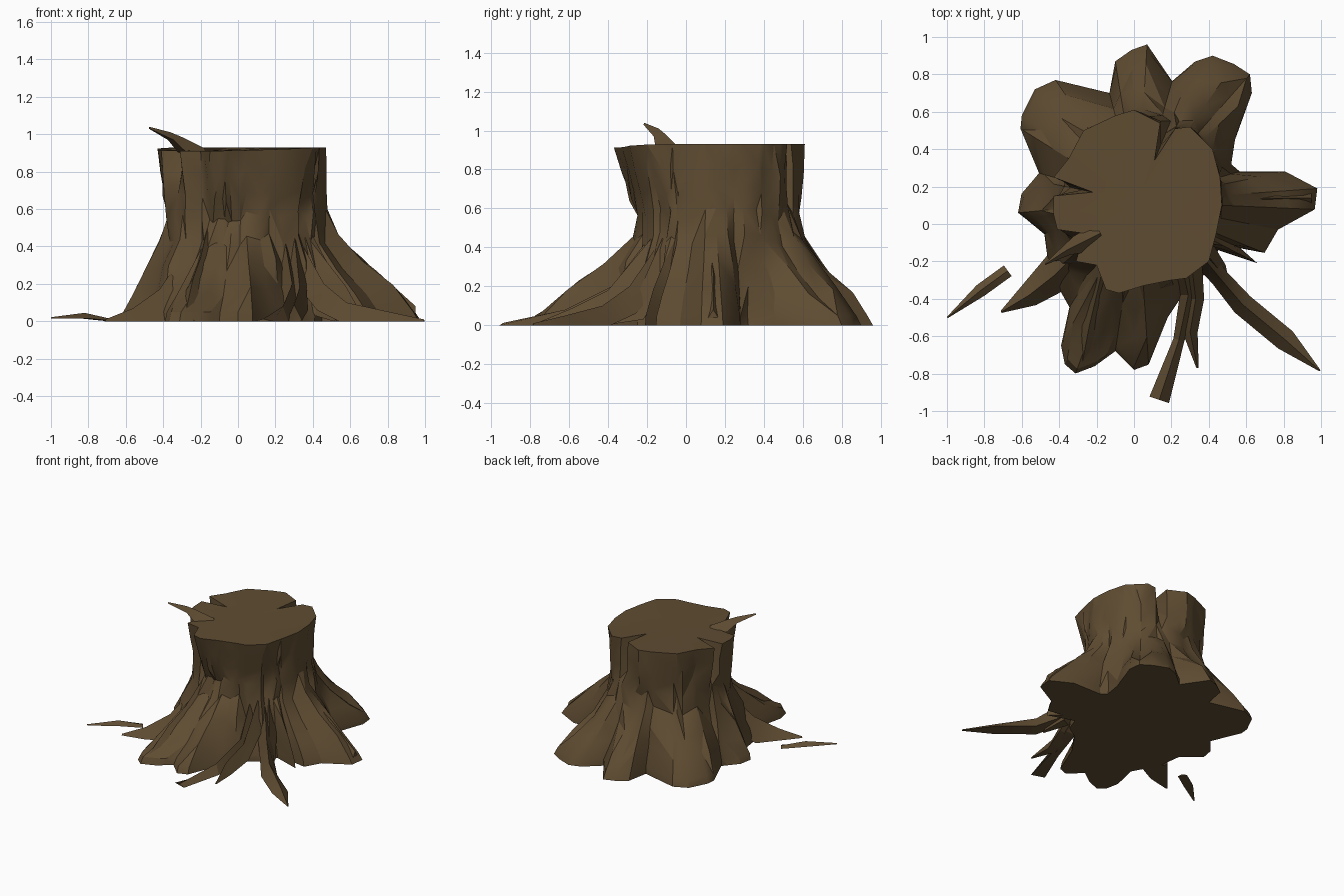
import bpy, bmesh, math, random
from mathutils import Vector

random.seed(4)
if "Cube" in bpy.data.objects:
    bpy.data.objects.remove(bpy.data.objects["Cube"], do_unlink=True)

bark = bpy.data.materials.new("bark brown")
bark.use_nodes = True
colour = (0.115, 0.073, 0.032, 1)
bark.diffuse_color = colour
bark.node_tree.nodes["Principled BSDF"].inputs["Base Color"].default_value = colour

CENTRE = Vector((0.02, 0.12))


def finish(name, bm, angle):
    """Turn a bmesh into a bark-coloured object."""
    bmesh.ops.recalc_face_normals(bm, faces=bm.faces)
    mesh = bpy.data.meshes.new(name)
    bm.to_mesh(mesh)
    bm.free()
    obj = bpy.data.objects.new(name, mesh)
    mesh.materials.append(bark)
    bpy.context.collection.objects.link(obj)
    bpy.ops.object.select_all(action="DESELECT")
    obj.select_set(True)
    bpy.context.view_layer.objects.active = obj
    bpy.ops.object.shade_smooth_by_angle(angle=math.radians(angle))


def polar(points):
    """Sorted (angle, radius) pairs of an outline around the trunk centre."""
    result = []
    for p in points:
        d = Vector(p) - CENTRE
        result.append((math.atan2(d.y, d.x), d.length))
    return sorted(result)


def radius_at(outline, angle):
    """Radius of an outline where a ray at this angle crosses it."""
    turn = 2 * math.pi
    last, first = outline[-1], outline[0]
    ring = [(last[0] - turn, last[1])] + outline + [(first[0] + turn, first[1])]
    for (a, ra), (b, rb) in zip(ring, ring[1:]):
        if a <= angle <= b:
            if b - a < 1e-6:
                return rb
            cross = ra * math.sin(angle - a) + rb * math.sin(b - angle)
            return ra * rb * math.sin(b - a) / cross
    return first[1]


# Outlines: spread of the roots on the ground, narrow neck, cut top
ground = polar([
    (.98, .19), (.97, .08), (.77, -.03), (.78, -.17), (.66, -.21), (.57, -.13),
    (.45, -.14), (.41, -.25), (.3, -.32), (.18, -.5), (.11, -.74), (0, -.78),
    (-.1, -.68), (-.21, -.76), (-.3, -.81), (-.37, -.75), (-.39, -.65),
    (-.34, -.42), (-.45, -.27), (-.48, -.05), (-.62, .06), (-.62, .14),
    (-.5, .28), (-.61, .48), (-.6, .58), (-.53, .72), (-.42, .77), (-.13, .7),
    (-.1, .87), (0, .94), (.07, .96), (.22, .74), (.3, .86), (.45, .91),
    (.62, .8), (.63, .7), (.54, .45), (.52, .32), (.6, .25), (.81, .28)])
neck = polar([
    (.47, .1), (.45, .3), (.3, .5), (.1, .59), (-.1, .55), (-.3, .42),
    (-.38, .2), (-.38, 0), (-.3, -.15), (-.1, -.23), (.1, -.24), (.3, -.17),
    (.43, -.02)])
top = polar([
    (.47, .1), (.46, .25), (.42, .4), (.3, .52), (.22, .51), (.11, .34),
    (.14, .54), (0, .61), (-.1, .58), (-.27, .5), (-.35, .35), (-.43, .25),
    (-.22, .17), (-.43, .15), (-.43, .05), (-.41, -.03), (-.27, -.05),
    (-.31, -.2), (-.2, -.22), (-.15, -.35), (-.08, -.37), (.05, -.33),
    (.2, -.3), (.28, -.29), (.4, -.2), (.44, -.05)])

# Each level: height, blend towards the top, blend towards the ground, jitter
levels = [(.93, 1, 0, 0), (.8, .65, 0, .012), (.68, .32, 0, .015),
          (.57, .02, .01, .015), (.44, 0, .1, .02), (.3, 0, .39, .025),
          (.17, 0, .68, .025), (.05, 0, .95, .01), (0, 0, 1, 0)]

# Keep every corner of the cut top, then ground corners that are not too close
angles = [a for a, r in top]
for a, r in ground:
    if min(abs(a - b) for b in angles) > .04:
        angles.append(a)
angles.sort()

# Stump: loft the outlines into bark with flaring roots
bm = bmesh.new()
columns = []
lift = 0
for a in angles:
    rg, rn, rt = (radius_at(o, a) for o in (ground, neck, top))
    lift = lift * .4 + random.uniform(-.035, .035)
    column = []
    for z, up, down, jitter in levels:
        r = rn + (rt - rn) * up + (rg - rn) * down
        r += random.uniform(-jitter, jitter)
        if jitter > .011:
            z += lift
        if up == 1:
            z -= .02 * max(0, -math.sin(a + .6))
        x, y = CENTRE + Vector((math.cos(a), math.sin(a))) * r
        column.append(bm.verts.new((x, y, z)))
    columns.append(column)
middle = bm.verts.new((*CENTRE, .92))
for left, right in zip(columns, columns[1:] + columns[:1]):
    for i in range(len(levels) - 1):
        quad = [left[i], right[i], right[i + 1], left[i + 1]]
        if random.random() < .5:
            quad = quad[1:] + quad[:1]
        bm.faces.new((quad[0], quad[1], quad[2]))
        bm.faces.new((quad[0], quad[2], quad[3]))
    bm.faces.new((middle, right[0], left[0]))
bm.faces.new([c[-1] for c in columns])
finish("stump", bm, 28)


def spike(name, path):
    """Ridged blade along points of x, y, z of the ridge, half width, depth."""
    bm = bmesh.new()
    rings = []
    for i, (x, y, z, half, depth) in enumerate(path):
        before, after = path[max(i - 1, 0)], path[min(i + 1, len(path) - 1)]
        d = Vector((after[0] - before[0], after[1] - before[1])).normalized()
        side = Vector((-d.y, d.x)) * half
        low = max(z - depth, 0)
        rings.append([bm.verts.new(v) for v in (
            (x, y, z), (x + side.x, y + side.y, low), (x - side.x, y - side.y, low))])
    for a, b in zip(rings, rings[1:]):
        for i in range(3):
            j = (i + 1) % 3
            bm.faces.new((a[i], a[j], b[j], b[i]))
    bm.faces.new(rings[0])
    bm.faces.new(rings[-1])
    finish(name, bm, 20)


# Thin exposed roots round the front
spike("long_left_root", [(.32, -.12, .45, .06, .2), (.46, -.29, .2, .05, .14),
      (.58, -.43, .1, .06, .1), (.81, -.62, .05, .06, .05), (.995, -.785, .01, .004, .01)])
spike("forked_front_root", [(.24, -.15, .5, .05, .2), (.29, -.38, .2, .045, .14),
      (.24, -.62, .08, .03, .08), (.135, -.94, .012, .055, .012)])
spike("short_front_root", [(.3, -.15, .48, .06, .2), (.33, -.4, .18, .045, .12),
      (.3, -.58, .09, .04, .09), (.34, -.77, .01, .006, .01)])
spike("side_twig_root", [(.36, -.12, .45, .06, .2), (.45, -.24, .18, .045, .15),
      (.52, -.42, .01, .01, .01)])
spike("right_root", [(-.25, -.1, .42, .12, .25), (-.42, -.27, .17, .1, .17),
      (-.56, -.38, .07, .065, .07), (-.71, -.47, .01, .006, .01)])
spike("loose_root_tip", [(-.675, -.25, .012, .035, .012), (-.82, -.355, .045, .035, .03),
      (-.998, -.5, .022, .004, .008)])
spike("buttress_root", [(-.14, -.12, .6, .08, .2), (-.2, -.38, .34, .1, .2),
      (-.24, -.55, .23, .09, .15), (-.28, -.76, .05, .05, .05)])
spike("left_ridge_root", [(.4, .1, .57, .08, .2), (.53, .12, .44, .1, .2),
      (.74, .14, .27, .1, .2), (.95, .14, .08, .05, .08)])

# Torn splinter on the cut edge
spike("splinter", [(-.18, -.05, .925, .06, .05), (-.3, -.11, .985, .05, .08),
      (-.36, -.14, 1.01, .03, .04), (-.475, -.215, 1.04, .004, .01)])
